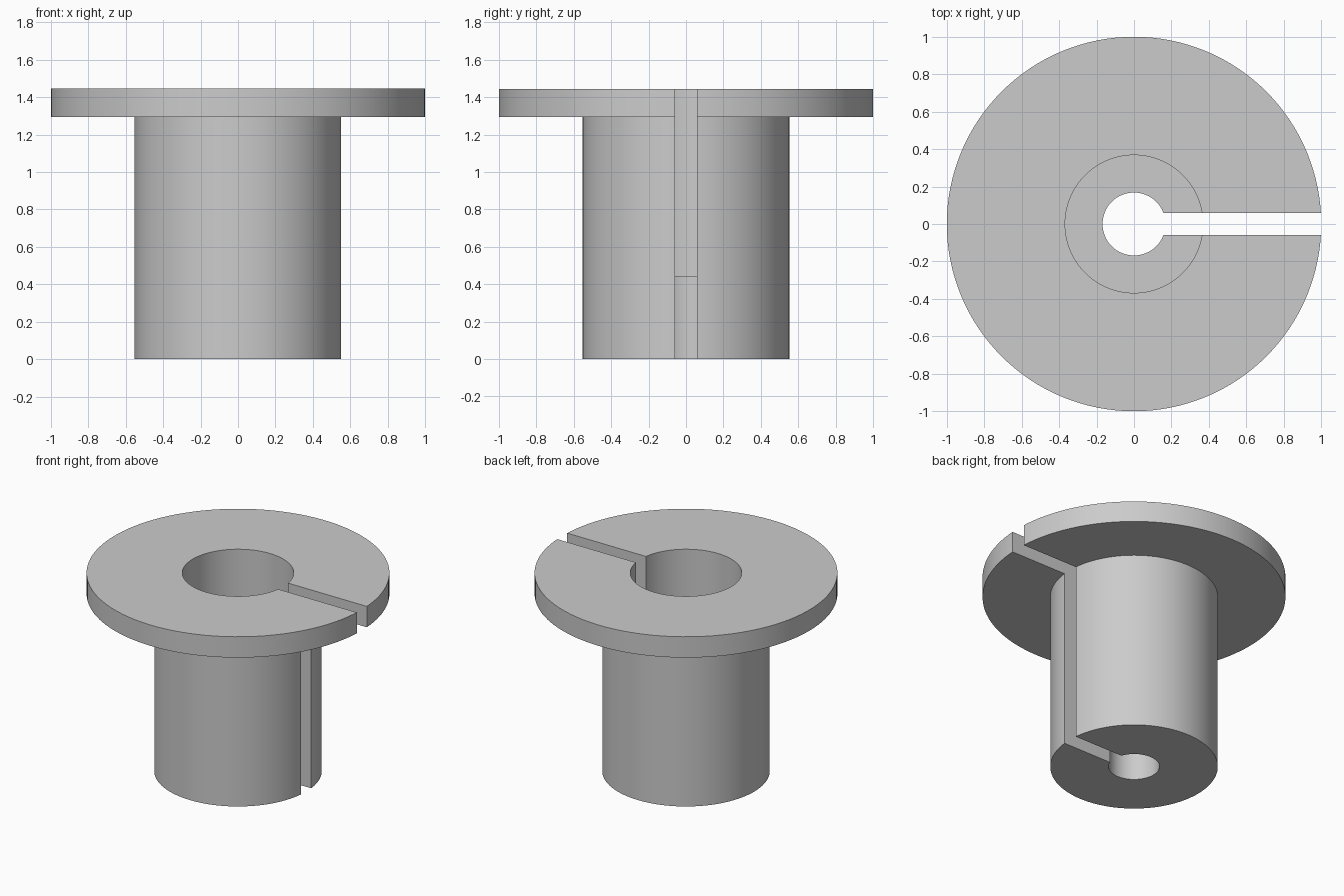
import bpy, bmesh, math
from mathutils import Matrix

cube = bpy.data.objects.get("Cube")
if cube:
    bpy.data.objects.remove(cube, do_unlink=True)

HEIGHT, FLANGE_BOTTOM, LEDGE = 1.445, 1.293, 0.445
FLANGE_R, BODY_R, COUNTERBORE_R, BORE_R = 1.0, 0.553, 0.368, 0.168
SLOT_WIDTH = 0.115
SEGMENTS = 128

grey = bpy.data.materials.new("plain grey")
grey.use_nodes = True
colour = (0.6, 0.6, 0.6, 1)
grey.diffuse_color = colour
grey.node_tree.nodes["Principled BSDF"].inputs["Base Color"].default_value = colour


def make_object(name, bm):
    bmesh.ops.recalc_face_normals(bm, faces=bm.faces)
    mesh = bpy.data.meshes.new(name)
    bm.to_mesh(mesh)
    bm.free()
    mesh.materials.append(grey)
    obj = bpy.data.objects.new(name, mesh)
    bpy.context.collection.objects.link(obj)
    return obj


# Flanged bushing: closed section turned about the z axis
section = [(BORE_R, 0), (BODY_R, 0), (BODY_R, FLANGE_BOTTOM), (FLANGE_R, FLANGE_BOTTOM),
           (FLANGE_R, HEIGHT), (COUNTERBORE_R, HEIGHT), (COUNTERBORE_R, LEDGE), (BORE_R, LEDGE)]
bm = bmesh.new()
verts = [bm.verts.new((r, 0, z)) for r, z in section]
edges = [bm.edges.new((a, b)) for a, b in zip(verts, verts[1:] + verts[:1])]
bmesh.ops.spin(bm, geom=verts + edges, cent=(0, 0, 0), axis=(0, 0, 1),
               angle=math.tau, steps=SEGMENTS, use_merge=True)
bmesh.ops.remove_doubles(bm, verts=bm.verts, dist=0.0001)
bushing = make_object("flanged_bushing", bm)

# Slot cutter: from the axis out through the left side, full height
bm = bmesh.new()
bmesh.ops.create_cube(bm, size=1, matrix=Matrix.Translation((0.75, 0, HEIGHT / 2))
                      @ Matrix.Diagonal((1.5, SLOT_WIDTH, HEIGHT * 2, 1)))
cutter = make_object("slot_cutter", bm)
cutter.hide_render = True

# Cut the slot, then drop the helper
cut = bushing.modifiers.new("slot", "BOOLEAN")
cut.operation = "DIFFERENCE"
cut.solver = "EXACT"
cut.object = cutter
bpy.ops.object.select_all(action="DESELECT")
bushing.select_set(True)
bpy.context.view_layer.objects.active = bushing
bpy.ops.object.modifier_apply(modifier=cut.name)
bpy.data.objects.remove(cutter, do_unlink=True)
bpy.ops.object.shade_smooth_by_angle(angle=math.radians(30))
